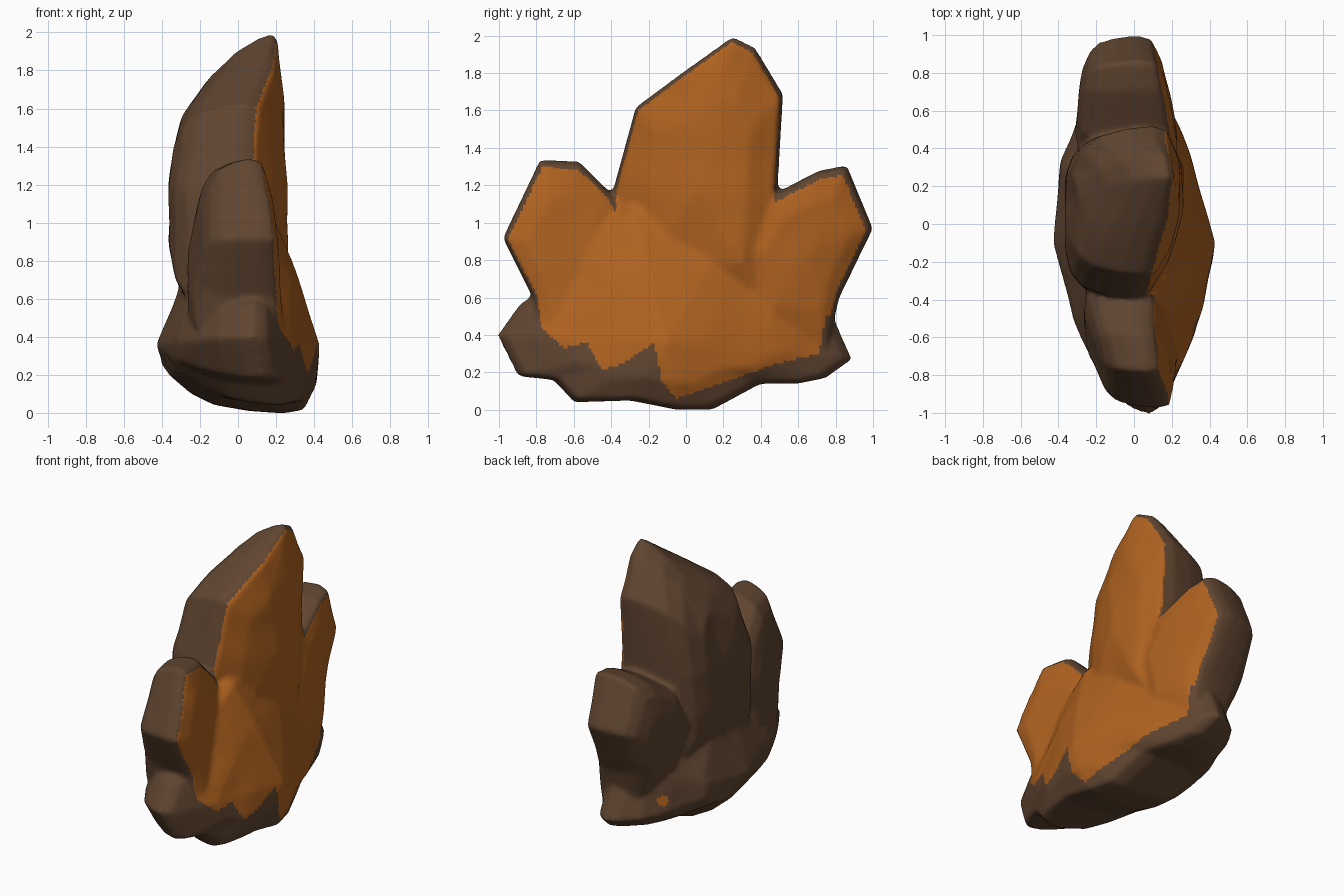
import bpy, bmesh
from mathutils import Vector, noise

if "Cube" in bpy.data.objects:
    bpy.data.objects.remove(bpy.data.objects["Cube"])


def make_material(name, rgb):
    material = bpy.data.materials.new(name)
    material.use_nodes = True
    material.diffuse_color = (*rgb, 1)
    shader = material.node_tree.nodes["Principled BSDF"]
    shader.inputs["Base Color"].default_value = (*rgb, 1)
    shader.inputs["Roughness"].default_value = 0.8
    return material


brown = make_material("brown stone", (0.118, 0.06, 0.03))
orange = make_material("orange stone", (0.43, 0.122, 0.014))


def above(value, limit):
    return max(0, value - limit)


# Depth limits of each part as functions of its side position
def tall_front(y, z):
    return 0.3 - 0.3 * above(0.06, y) - 0.1 * above(y, 0.25) - 0.03 * z


def tall_back(y, z):
    return -0.36 + 0.55 * above(z, 1.1) ** 2.7


def near_front(y, z):
    return 0.22 - 0.11 * z - 0.12 * y


def near_back(y, z):
    return -0.44 + 0.1 * z - 0.2 * y


def rear_front(y, z):
    return 0.34 - 0.22 * y


def rear_back(y, z):
    return -0.36 + 0.1 * y + 0.35 * above(0.7, z)


def base_front(y, z):
    return 0.445 - 0.31 * abs(y + 0.15) ** 1.2 - 0.3 * above(z, 0.36)


def base_back(y, z):
    slope = 0.28 * abs(y - 0.05) ** 1.3
    return -0.45 + slope + 0.8 * above(0.3, z) + 0.5 * above(z, 0.4)


# Cross-section shared by all parts: outline scale, share of the depth
RINGS = [(0.6, 0.98), (0.95, 0.89), (1, 0.72), (0.97, 0.45),
         (0.88, 0.18), (0.72, 0.06), (0.45, 0)]


def scaled(outline, centre, scale):
    return [centre + (Vector(point) - centre) * scale for point in outline]


def add_part(bm, outline, centre, front, back):
    def make_ring(points, share):
        ring = []
        for point in points:
            near, far = front(*point), back(*point)
            ring.append(bm.verts.new((far + (near - far) * share, *point)))
        return ring

    rings = [make_ring(scaled(outline, centre, scale), share) for scale, share in RINGS]
    front_tip, = make_ring([centre], 1)
    back_tip, = make_ring([centre], 0)
    first, last = rings[0], rings[-1]
    for i in range(len(outline)):
        for a, b in zip(rings, rings[1:]):
            bm.faces.new((a[i - 1], a[i], b[i], b[i - 1]))
        bm.faces.new((front_tip, first[i], first[i - 1]))
        bm.faces.new((back_tip, last[i - 1], last[i]))


# Side outlines as (y, z) points
tall_outline = [(-0.39, 1.18), (-0.27, 1.62), (0, 1.82), (0.25, 2), (0.37, 1.94),
                (0.52, 1.69), (0.49, 1.18), (0.45, 0.5), (-0.4, 0.5)]
near_outline = [(-0.38, 1.14), (-0.57, 1.33), (-0.78, 1.34), (-0.98, 0.92),
                (-0.82, 0.6), (-0.75, 0.3), (-0.35, 0.4), (-0.25, 0.85)]
rear_outline = [(0.42, 1.13), (0.71, 1.28), (0.86, 1.31), (1, 0.97),
                (0.82, 0.6), (0.75, 0.3), (0.35, 0.35), (0.25, 0.85)]
base_outline = [(-0.6, 0.9), (-0.82, 0.61), (-0.89, 0.57), (-1.01, 0.4), (-0.9, 0.18),
                (-0.71, 0.16), (-0.6, 0.04), (-0.3, 0.05), (-0.05, 0), (0.14, 0),
                (0.4, 0.14), (0.6, 0.14), (0.75, 0.17), (0.89, 0.27), (0.79, 0.5),
                (0.82, 0.6), (0.6, 0.9), (0.3, 1.1), (-0.3, 1.1)]
tall_centre = Vector((0.08, 1.2))
near_centre = Vector((-0.65, 0.85))
rear_centre = Vector((0.68, 0.85))
base_centre = Vector((-0.1, 0.36))

bm = bmesh.new()
add_part(bm, tall_outline, tall_centre, tall_front, tall_back)
add_part(bm, near_outline, near_centre, near_front, near_back)
add_part(bm, rear_outline, rear_centre, rear_front, rear_back)
add_part(bm, base_outline, base_centre, base_front, base_back)
bmesh.ops.recalc_face_normals(bm, faces=bm.faces)
mesh = bpy.data.meshes.new("rock_parts")
bm.to_mesh(mesh)
bm.free()
rock = bpy.data.objects.new("rock_cluster", mesh)
bpy.context.collection.objects.link(rock)

# Fuse the parts into one skin and soften the joints
fuse = rock.modifiers.new("fuse", "REMESH")
fuse.mode = "VOXEL"
fuse.voxel_size = 0.016
soften = rock.modifiers.new("soften", "SMOOTH")
soften.factor = 0.5
soften.iterations = 8
depsgraph = bpy.context.evaluated_depsgraph_get()
skin = bpy.data.meshes.new_from_object(rock.evaluated_get(depsgraph))
rock.modifiers.clear()
rock.data = skin
bpy.data.meshes.remove(mesh)
skin.name = "rock_cluster"

# Gentle unevenness on the broad faces, then rest on the ground
for vertex in skin.vertices:
    vertex.co.x += 0.012 * noise.noise(vertex.co * 4)
lowest = min(vertex.co.z for vertex in skin.vertices)
for vertex in skin.vertices:
    vertex.co.z -= lowest

# Orange shows on the +x face, inside the rims and above a ragged lower edge
ragged_edge = [(-1.1, 0.65), (-0.8, 0.62), (-0.77, 0.43), (-0.65, 0.33), (-0.53, 0.36),
               (-0.45, 0.21), (-0.33, 0.25), (-0.17, 0.36), (-0.13, 0.15),
               (-0.05, 0.06), (0.5, 0.25), (0.71, 0.3), (0.75, 0.5), (1.1, 0.55)]
painted_areas = [scaled(tall_outline, tall_centre, 0.955),
                 scaled(near_outline, near_centre, 0.91),
                 scaled(rear_outline, rear_centre, 0.88),
                 scaled(base_outline, base_centre, 0.95)]
chip_centre = Vector((0.62, 0.38))  # small orange chip low on the -x side


def lower_edge(y):
    for (start, low), (end, high) in zip(ragged_edge, ragged_edge[1:]):
        if start <= y <= end:
            return low + (high - low) * (y - start) / (end - start)


def inside(spot, area):
    hit = False
    for i, b in enumerate(area):
        a = area[i - 1]
        if (a.y > spot.y) != (b.y > spot.y):
            crossing = a.x + (b.x - a.x) * (spot.y - a.y) / (b.y - a.y)
            hit ^= spot.x < crossing
    return hit


skin.materials.clear()
skin.materials.append(brown)
skin.materials.append(orange)
for face in skin.polygons:
    spot = Vector(face.center[1:])
    painted = (face.normal.x > 0.2 and spot.y > lower_edge(spot.x)
               and any(inside(spot, area) for area in painted_areas))
    chip = face.normal.x < 0 and (spot - chip_centre).length < 0.035
    face.material_index = int(painted or chip)
    face.use_smooth = True
